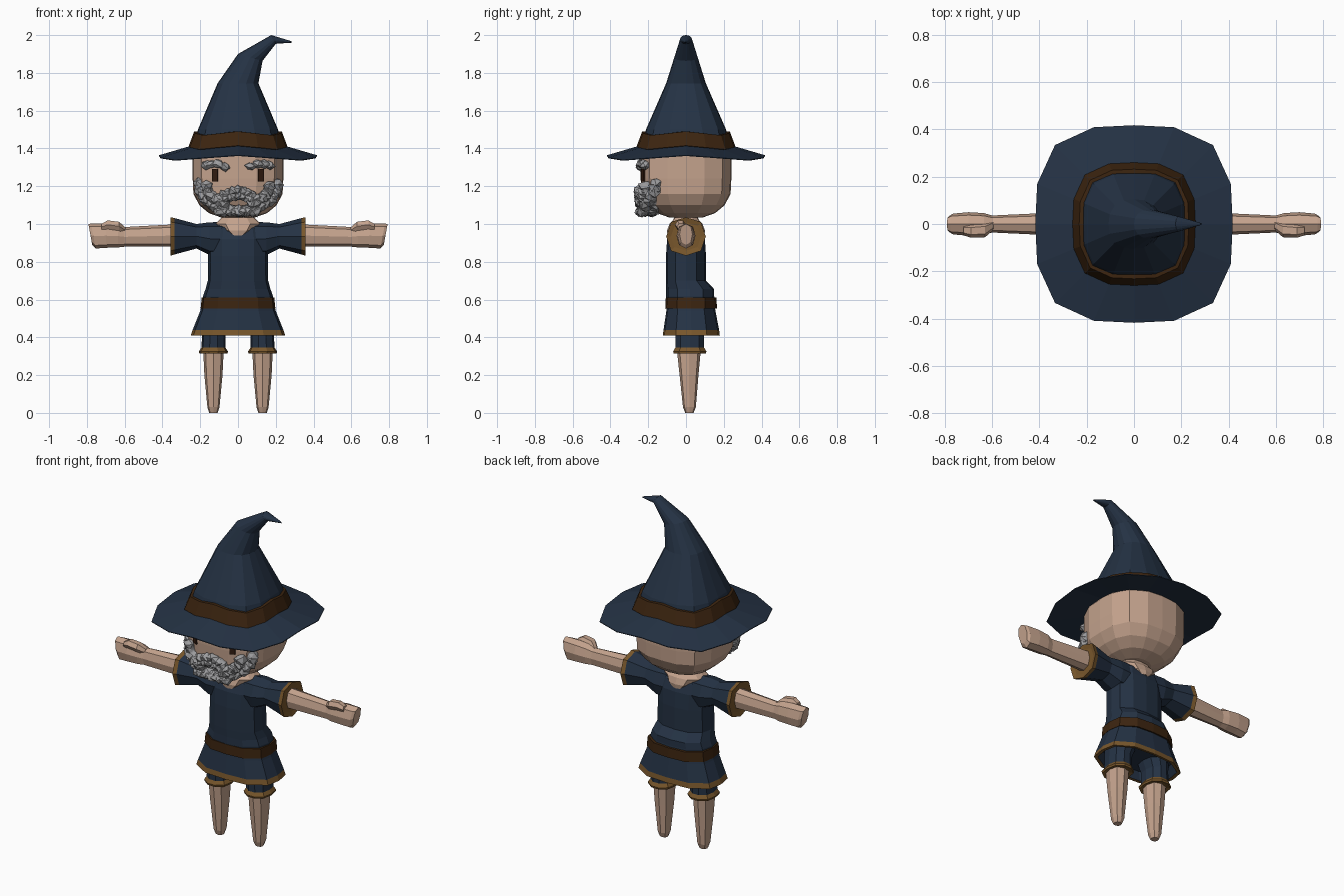
import bpy
import bmesh
import random
from math import cos, sin, pi, radians
from mathutils import Vector, Matrix

random.seed(4)
cube = bpy.data.objects.get("Cube")
if cube:
    bpy.data.objects.remove(cube)


def material(name, rgb):
    m = bpy.data.materials.new(name)
    m.use_nodes = True
    m.diffuse_color = (*rgb, 1)
    m.node_tree.nodes["Principled BSDF"].inputs["Base Color"].default_value = (*rgb, 1)
    return m


NAVY = material("navy cloth", (0.018, 0.032, 0.058))
SKIN = material("skin", (0.56, 0.37, 0.27))
BROWN = material("brown leather", (0.045, 0.018, 0.005))
GOLD = material("gold trim", (0.19, 0.095, 0.025))
GREY = material("grey hair", (0.34, 0.34, 0.35))
DARK = material("dark eye", (0.03, 0.011, 0.005))


def finish(bm, name, mats):
    bmesh.ops.recalc_face_normals(bm, faces=bm.faces[:])
    mesh = bpy.data.meshes.new(name)
    bm.to_mesh(mesh)
    bm.free()
    for m in mats:
        mesh.materials.append(m)
    obj = bpy.data.objects.new(name, mesh)
    bpy.context.collection.objects.link(obj)
    return obj


def ring(center, u, v, n=12, power=2.6, wave=0):
    """Rounded-square loop spanned by u and v; wave lowers its corners."""
    pts = []
    for i in range(n):
        a = 2 * pi * i / n
        c, s = cos(a), sin(a)
        r = (abs(c) ** power + abs(s) ** power) ** (-1 / power)
        p = Vector(center) + r * (c * Vector(u) + s * Vector(v))
        p.z -= wave * sin(2 * a) ** 2
        pts.append(p)
    return pts


def level(z, rx, ry, y=0, x=0, **kw):
    return ring((x, y, z), (rx, 0, 0), (0, ry, 0), **kw)


def loft(name, rings, mats, bands=None, caps=(True, True)):
    """Skin the rings; bands gives the material slot of each segment."""
    bm = bmesh.new()
    loops = [[bm.verts.new(p) for p in r] for r in rings]
    n = len(loops[0])
    for k, (a, b) in enumerate(zip(loops, loops[1:])):
        for i in range(n):
            j = (i + 1) % n
            f = bm.faces.new((a[i], a[j], b[j], b[i]))
            f.material_index = bands[k] if bands else 0
    if caps[0]:
        bm.faces.new(loops[0]).material_index = bands[0] if bands else 0
    if caps[1]:
        bm.faces.new(loops[-1]).material_index = bands[-1] if bands else 0
    return finish(bm, name, mats)


def rocks(name, spots):
    """Clump of jagged tufts: (centre, radii)."""
    bm = bmesh.new()
    for centre, radii in spots:
        made = bmesh.ops.create_icosphere(bm, subdivisions=1, radius=1)["verts"]
        turn = Matrix.Rotation(random.uniform(0, pi), 3, Vector((random.random(), 1, random.random())))
        for v in made:
            p = turn @ v.co * random.uniform(0.75, 1.2)
            v.co = Vector(centre) + Vector([a * b for a, b in zip(p, radii)])
    return finish(bm, name, [GREY])


def face_y(x):
    return -0.235 * (1 - min(abs(x) / 0.24, 0.97) ** 3) ** (1 / 3)


# Hat: brim, band and bent cone
hat = dict(n=16, power=3.1)
loft("hat_brim", [level(1.375, 0.2, 0.2, wave=0.015, **hat),
                  level(1.36, 0.418, 0.418, wave=0.025, **hat),
                  level(1.364, 0.418, 0.418, wave=0.025, **hat),
                  level(1.415, 0.245, 0.245, wave=0.02, **hat)], [NAVY])
loft("hat_band", [level(1.41, 0.24, 0.24, wave=0.02, **hat),
                  level(1.415, 0.26, 0.26, wave=0.02, **hat),
                  level(1.49, 0.232, 0.232, wave=0.02, **hat),
                  level(1.492, 0.20, 0.20, wave=0.02, **hat)], [BROWN])
loft("hat_cone", [level(1.42, 0.232, 0.232, **hat),
                  level(1.50, 0.212, 0.212, **hat),
                  level(1.745, 0.108, 0.105, power=2.4, n=16),
                  ring((0.065, 0, 1.882), (0.065, 0, -0.018), (0, 0.062, 0), 16, 2.2),
                  ring((0.188, 0, 1.977), (0.012, 0, -0.023), (0, 0.032, 0), 16, 2),
                  ring((0.284, 0, 1.964), (0.002, 0, -0.004), (0, 0.004, 0), 16, 2)], [NAVY])

# Head, neck and collar skin
loft("head", [level(z, r, r, n=16, power=p) for z, r, p in (
    (1.035, 0.09, 2.2), (1.058, 0.155, 2.5), (1.10, 0.205, 2.8),
    (1.16, 0.236, 3.1), (1.24, 0.24, 3.1), (1.36, 0.24, 3.1), (1.42, 0.2, 3))], [SKIN])
loft("neck", [level(0.94, 0.045, 0.098), level(0.965, 0.09, 0.1),
              level(1.0, 0.122, 0.088), level(1.02, 0.1, 0.07),
              level(1.06, 0.06, 0.05)], [SKIN])

# Eyes and brows
for s, side in ((1, "left"), (-1, "right")):
    bm = bmesh.new()
    bmesh.ops.create_cube(bm, size=1)
    bmesh.ops.scale(bm, vec=(0.032, 0.009, 0.066), verts=bm.verts)
    eye = finish(bm, side + "_eye", [DARK])
    eye.location = (s * 0.122, -0.227, 1.258)
    eye.rotation_euler.z = s * radians(24)
    rocks(side + "_brow", [((s * x, face_y(x) - 0.008, z), (0.034, 0.03, 0.026))
                           for x, z in ((0.07, 1.305), (0.105, 1.315), (0.14, 1.318), (0.165, 1.312))])

# Beard along the jaw, moustache above the mouth
spots = []
for i in range(21):
    t = pi * i / 20
    x, z = 0.205 * cos(t), 1.215 - 0.148 * sin(t)
    spots.append(((x, face_y(x) + 0.012, z), (0.036, 0.04, 0.036)))
    spots.append(((x * 0.9, face_y(x) + 0.055, z - 0.002), (0.034, 0.04, 0.034)))
    x, z = 0.165 * cos(t), 1.2 - 0.1 * sin(t)
    if abs(x) > 0.07:
        spots.append(((x, face_y(x) - 0.008, z), (0.033, 0.036, 0.034)))
    if abs(x) < 0.1:
        spots.append(((x, -0.238, 1.065), (0.03, 0.032, 0.028)))
rocks("beard", spots)
spots = []
for i in range(9):
    x = -0.1 + 0.025 * i
    drop = 0.045 * (x / 0.1) ** 2
    spots.append(((x, face_y(x) - 0.012, 1.178 - drop), (0.03, 0.032, 0.028)))
    spots.append(((x * 0.9, face_y(x) - 0.012, 1.148 - drop * 0.6), (0.028, 0.03, 0.026)))
rocks("moustache", spots)

# Tunic, belt and trimmed skirt
loft("tunic", [level(0.57, 0.188, 0.13, 0.025), level(0.62, 0.185, 0.127, 0.022),
               level(0.655, 0.172, 0.127, 0.022), level(0.70, 0.16, 0.106),
               level(0.83, 0.158, 0.106), level(0.92, 0.16, 0.1),
               level(0.975, 0.145, 0.082), level(1.01, 0.11, 0.055)], [NAVY])
loft("belt", [level(z, rx, ry, 0.027, power=3) for z, rx, ry in (
    (0.555, 0.17, 0.12), (0.553, 0.198, 0.137), (0.61, 0.192, 0.134), (0.612, 0.165, 0.11))], [BROWN])
loft("skirt", [level(0.575, 0.19, 0.125, 0.025, power=3), level(0.54, 0.2, 0.13, 0.026, power=3),
               level(0.44, 0.24, 0.147, 0.028, power=3), level(0.41, 0.25, 0.151, 0.028, power=3),
               level(0.412, 0.23, 0.135, 0.028, power=3), level(0.46, 0.2, 0.12, 0.026, power=3)],
     [NAVY, GOLD], [0, 0, 1, 1, 0])

for s, side in ((1, "left"), (-1, "right")):
    # Flared sleeve with trimmed cuff
    def across(x, z, ry, rz, n=8, power=2.4, lean=0):
        return ring((s * x, 0, z), (0, ry, 0), (s * lean, 0, rz), n, power)

    loft(side + "_sleeve", [across(0.08, 0.92, 0.085, 0.09), across(0.15, 0.922, 0.09, 0.087),
                            across(0.22, 0.935, 0.078, 0.065), across(0.335, 0.935, 0.1, 0.096),
                            across(0.358, 0.934, 0.105, 0.102), across(0.352, 0.934, 0.08, 0.075)],
         [NAVY, GOLD], [0, 0, 0, 1, 1])

    # Arm ending in a closed fist, with a thumb across its upper front
    loft(side + "_arm", [across(0.3, 0.94, 0.05, 0.06), across(0.6, 0.932, 0.036, 0.052),
                         across(0.635, 0.936, 0.046, 0.06), across(0.7, 0.938, 0.05, 0.064),
                         across(0.766, 0.936, 0.044, 0.066, lean=0.012),
                         across(0.782, 0.945, 0.034, 0.055, lean=0.01)], [SKIN])
    loft(side + "_thumb", [ring((s * x, y, z), (0, ry, 0), (0, 0, rz), 6, 2.5)
                           for x, y, z, ry, rz in ((0.595, -0.005, 0.965, 0.02, 0.018),
                                                   (0.63, -0.026, 0.988, 0.03, 0.026),
                                                   (0.69, -0.03, 0.996, 0.028, 0.025),
                                                   (0.722, -0.026, 0.985, 0.022, 0.018))], [SKIN])

    # Short trouser leg with cuff, tapered bare leg
    loft(side + "_trouser", [level(0.5, 0.08, 0.09, 0.02, s * 0.11, n=10),
                             level(0.41, 0.062, 0.078, 0.02, s * 0.128, n=10),
                             level(0.345, 0.064, 0.078, 0.02, s * 0.13, n=10),
                             level(0.325, 0.077, 0.09, 0.02, s * 0.13, n=10),
                             level(0.314, 0.074, 0.087, 0.02, s * 0.13, n=10),
                             level(0.32, 0.055, 0.065, 0.02, s * 0.13, n=10)],
         [NAVY, GOLD], [0, 0, 1, 1, 1])
    loft(side + "_leg", [level(0.35, 0.055, 0.065, 0.015, s * 0.13, n=8),
                         level(0.2, 0.048, 0.05, 0.016, s * 0.13, n=8),
                         level(0.03, 0.032, 0.034, 0.018, s * 0.13, n=8),
                         level(0.0, 0.022, 0.022, 0.018, s * 0.13, n=8)], [SKIN])
